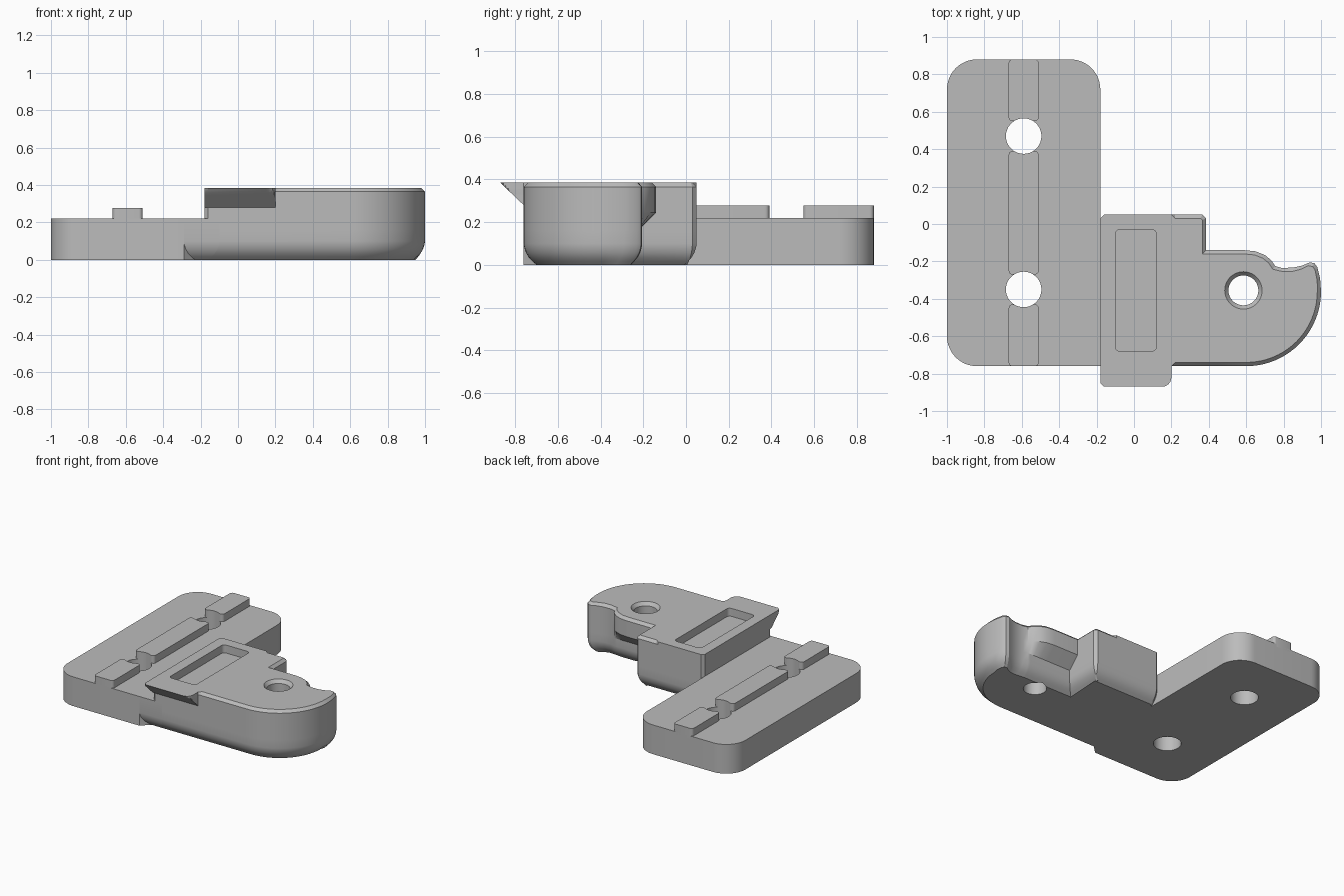
import bpy, bmesh, math
from mathutils import Vector

old = bpy.data.objects.get("Cube")
if old:
    bpy.data.objects.remove(old, do_unlink=True)

grey = bpy.data.materials.new("plain grey")
grey.use_nodes = True
grey.diffuse_color = (0.5, 0.5, 0.5, 1)
grey.node_tree.nodes["Principled BSDF"].inputs["Base Color"].default_value = (0.5, 0.5, 0.5, 1)

TOP = 0.385      # top of the arm
DECK = 0.22      # top of the plate


def arc(cx, cy, r, a0, a1, n=12):
    angles = [math.radians(a0 + (a1 - a0) * i / n) for i in range(n + 1)]
    return [(cx + r * math.cos(a), cy + r * math.sin(a)) for a in angles]


def rounded(x0, x1, y0, y1, r, n=5):
    return (arc(x1 - r, y0 + r, r, -90, 0, n) + arc(x1 - r, y1 - r, r, 0, 90, n)
            + arc(x0 + r, y1 - r, r, 90, 180, n) + arc(x0 + r, y0 + r, r, 180, 270, n))


def inward(points):
    """Mitred inward direction at each corner of an anticlockwise outline."""
    result = []
    for i, p in enumerate(points):
        a, b, c = Vector(points[i - 1]), Vector(p), Vector(points[(i + 1) % len(points)])
        d1, d2 = (b - a).normalized(), (c - b).normalized()
        n1, n2 = Vector((-d1.y, d1.x)), Vector((-d2.y, d2.x))
        result.append((n1 + n2) / max(1 + n1.dot(n2), 0.5))
    return result


def loft(name, rings):
    """Join rings of (outline, z) into a closed solid."""
    bm = bmesh.new()
    loops = [[bm.verts.new((x, y, z)) for x, y in pts] for pts, z in rings]
    n = len(loops[0])
    for low, high in zip(loops, loops[1:]):
        for i in range(n):
            j = (i + 1) % n
            bm.faces.new((low[i], low[j], high[j], high[i]))
    bm.faces.new(loops[0][::-1])
    bm.faces.new(loops[-1])
    bmesh.ops.remove_doubles(bm, verts=bm.verts, dist=0.0002)
    bmesh.ops.recalc_face_normals(bm, faces=bm.faces)
    mesh = bpy.data.meshes.new(name)
    bm.to_mesh(mesh)
    bm.free()
    mesh.materials.append(grey)
    obj = bpy.data.objects.new(name, mesh)
    bpy.context.collection.objects.link(obj)
    return obj


def prism(name, pts, z0, z1):
    return loft(name, [(pts, z0), (pts, z1)])


def activate(obj):
    bpy.ops.object.select_all(action='DESELECT')
    obj.select_set(True)
    bpy.context.view_layer.objects.active = obj


def cut(obj, cutter):
    mod = obj.modifiers.new("cut", 'BOOLEAN')
    mod.operation = 'DIFFERENCE'
    mod.solver = 'EXACT'
    mod.object = cutter
    activate(obj)
    bpy.ops.object.modifier_apply(modifier=mod.name)


# Bottom rounding as (inset, height)
FILLET = [(0.06, 0), (0.042, 0.016), (0.025, 0.033), (0.011, 0.056), (0.003, 0.08), (0, 0.1)]

# Base plate with a slanted corner where the arm rounding runs out
plate_outline = ([(-0.29, -0.76), (-0.18, -0.65)] + arc(-0.34, 0.72, 0.16, 0, 90)
                 + arc(-0.84, 0.72, 0.16, 90, 180) + arc(-0.84, -0.6, 0.16, 180, 270))
plate = prism("base_plate", plate_outline, 0, DECK)

# Corner fill between plate and arm
fill_outline = [(-0.4, -0.76), (-0.1, -0.76), (-0.1, -0.4), (-0.4, -0.4)]
fill_in = inward(fill_outline)


def inset(points, dirs, amount):
    return [(p[0] + d.x * amount, p[1] + d.y * amount) for p, d in zip(points, dirs)]


fill = loft("corner_fill", [(inset(fill_outline, fill_in, a), z) for a, z in FILLET + [(0, DECK)]])

# Arm with a hooked end
arm_outline = ([(-0.16, -0.76), (0.2, -0.76), (0.22, -0.76)]
               + arc(0.6, -0.36, 0.4, -90, 0, 20)
               + [(0.995, -0.29), (0.98, -0.23), (0.965, -0.21), (0.94, -0.205),
                  (0.9, -0.222), (0.85, -0.233), (0.79, -0.235), (0.755, -0.225),
                  (0.735, -0.195), (0.7, -0.166), (0.65, -0.146), (0.59, -0.14),
                  (0.385, -0.14), (0.385, 0.03), (0.365, 0.05),
                  (0.22, 0.05), (0.2, 0.05), (-0.16, 0.05), (-0.18, 0.03), (-0.18, -0.74)])


def is_lip(p):
    return 0.38 < p[0] < 0.77 and -0.226 < p[1] < -0.13


def arm_ring(amount, z, lip, top=False):
    pts = [p if lip or not is_lip(p) else (p[0], -0.225) for p in arm_outline]
    ring = []
    for p, d in zip(pts, inward(pts)):
        if p[0] > 0.78 and p[1] > -0.3:          # hook tip shrinks toward its root
            d = (Vector((0.84, -0.42)) - Vector(p)).normalized()
        if p[0] < 0:                              # seam with the plate stays put
            d = Vector((0, -1 if p[1] > 0 else 1))
        a = 0 if top and p[0] < 0.21 else amount
        ring.append((p[0] + d.x * a, p[1] + d.y * a))
    return ring, z


arm = loft("hooked_arm", [arm_ring(a, z, False) for a, z in FILLET]
           + [arm_ring(0, 0.16, False), arm_ring(0, 0.245, True),
              arm_ring(0, TOP - 0.02, True), arm_ring(0.02, TOP, True, True)])

# Sloped ledge hanging off the front of the arm
ledge_outline = ([(-0.18, -0.72), (-0.18, -0.85), (-0.16, -0.87)]
                 + arc(0.15, -0.82, 0.05, -90, 0, 6) + [(0.2, -0.72)])
heights = [0.28 + (TOP - 0.28) * i / 8 for i in range(9)]
loft("front_ledge", [([(x, max(y, -0.76 - (z - 0.28) * 1.05)) for x, y in ledge_outline], z)
                     for z in heights])

# Key rail in three pieces
rails = [prism(name, rounded(-0.67, -0.51, y0, y1, 0.02), DECK - 0.02, 0.277)
         for name, y0, y1 in (("rail_back", 0.55, 0.88), ("rail_middle", -0.27, 0.39),
                              ("rail_front", -0.76, -0.43))]

# Bolt holes, countersunk hole and pocket
cutters = []
for y in (0.47, -0.35):
    hole = prism("bolt_hole_cutter", arc(-0.59, y, 0.095, 0, 350, 35), -0.1, 0.5)
    cutters.append(hole)
    for part in [plate] + rails:
        cut(part, hole)
sink = loft("countersink_cutter", [(arc(0.585, -0.355, r, 0, 350, 35), z) for r, z in
                                   ((0.08, -0.1), (0.08, TOP - 0.025), (0.1, TOP), (0.1, 0.5))])
pocket = prism("pocket_cutter", rounded(-0.1, 0.12, -0.68, -0.03, 0.025), TOP - 0.06, 0.5)
cutters += [sink, pocket]
cut(arm, sink)
cut(arm, pocket)
for c in cutters:
    bpy.data.objects.remove(c, do_unlink=True)

# Smooth curves, sharp edges
for obj in list(bpy.context.collection.objects):
    if obj.type == 'MESH' and grey.name in obj.data.materials:
        activate(obj)
        bpy.ops.object.shade_smooth_by_angle(angle=math.radians(30))
